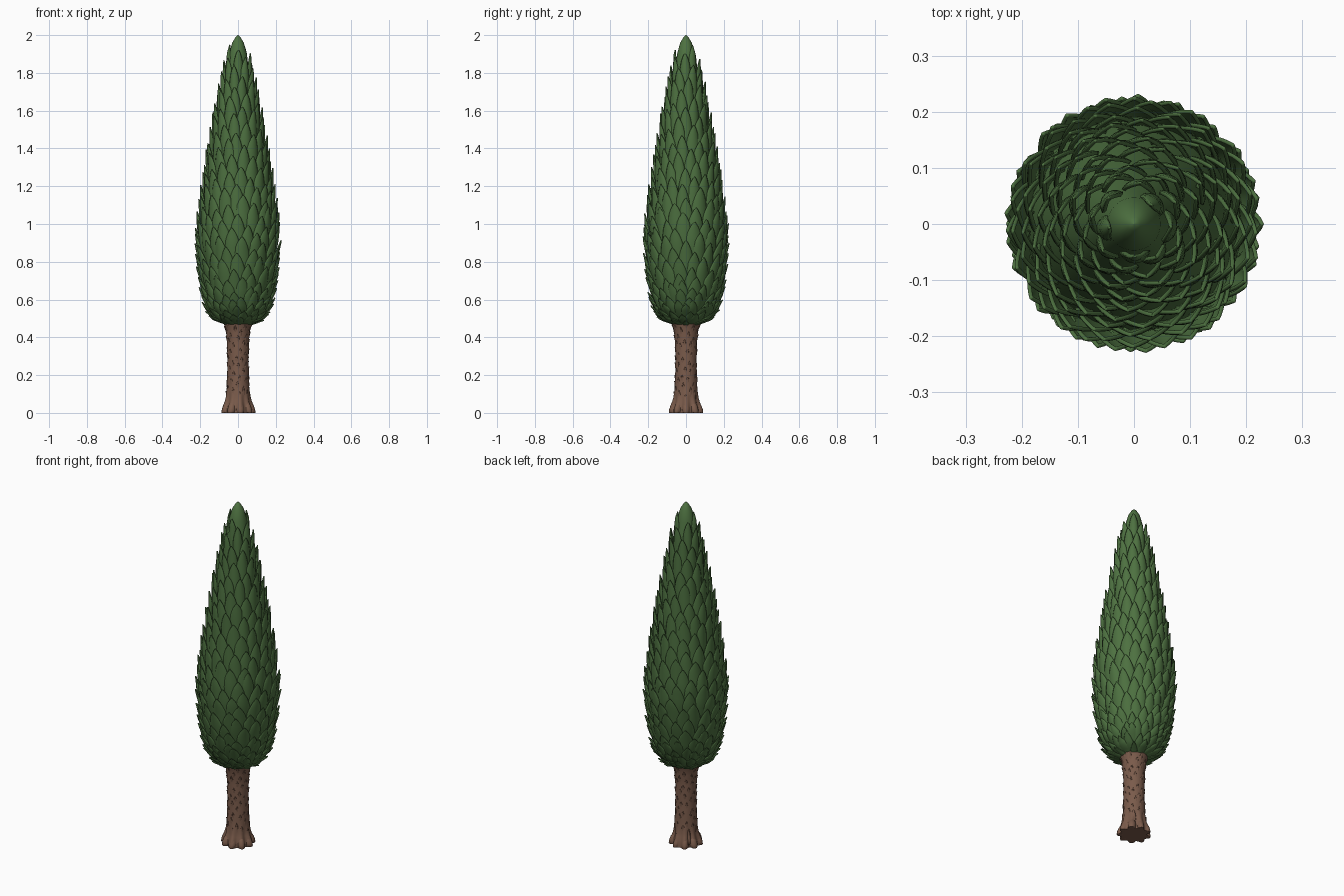
import bpy, bmesh, math, random

random.seed(4)
cube = bpy.data.objects.get("Cube")
if cube:
    bpy.data.objects.remove(cube)

GOLDEN = math.pi * (3 - math.sqrt(5))

# Outer silhouettes as (height, radius)
CROWN = [(0.46, 0.075), (0.49, 0.145), (0.55, 0.185), (0.63, 0.205), (0.75, 0.222),
         (0.9, 0.232), (1.0, 0.228), (1.15, 0.21), (1.4, 0.172), (1.6, 0.136),
         (1.8, 0.096), (1.9, 0.07), (1.96, 0.042), (1.99, 0.018), (2.0, 0.0)]
TRUNK = [(0.0, 0.086), (0.03, 0.084), (0.07, 0.07), (0.13, 0.064), (0.25, 0.06),
         (0.38, 0.062), (0.44, 0.07), (0.49, 0.086)]


def material(name, color):
    m = bpy.data.materials.new(name)
    m.use_nodes = True
    m.diffuse_color = (*color, 1)
    m.node_tree.nodes["Principled BSDF"].inputs["Base Color"].default_value = (*color, 1)
    return m


def radius(profile, z):
    if z <= profile[0][0]:
        return profile[0][1]
    for (z0, r0), (z1, r1) in zip(profile, profile[1:]):
        if z <= z1:
            return r0 + (r1 - r0) * (z - z0) / (z1 - z0)
    return profile[-1][1]


def finish(name, bm, mat, thickness=0):
    bmesh.ops.remove_doubles(bm, verts=bm.verts, dist=0.00005)
    bmesh.ops.recalc_face_normals(bm, faces=bm.faces) if not thickness else None
    mesh = bpy.data.meshes.new(name)
    bm.to_mesh(mesh)
    bm.free()
    mesh.materials.append(mat)
    ob = bpy.data.objects.new(name, mesh)
    bpy.context.collection.objects.link(ob)
    if thickness:
        mod = ob.modifiers.new("thickness", "SOLIDIFY")
        mod.thickness = thickness
        mod.offset = -1
    bpy.ops.object.select_all(action="DESELECT")
    ob.select_set(True)
    bpy.context.view_layer.objects.active = ob
    bpy.ops.object.shade_smooth_by_angle(angle=math.radians(45))
    return ob


def lathe(name, rings, sides, mat, lobes=lambda z, a: 1):
    """Closed body of revolution with an optional lobed outline."""
    bm = bmesh.new()
    loops = []
    for z, r in rings:
        angles = [2 * math.pi * i / sides for i in range(sides)]
        loops.append([bm.verts.new((r * lobes(z, a) * math.cos(a),
                                    r * lobes(z, a) * math.sin(a), z)) for a in angles])
    for lo, hi in zip(loops, loops[1:]):
        for i in range(sides):
            j = (i + 1) % sides
            bm.faces.new((lo[i], lo[j], hi[j], hi[i]))
    bm.faces.new(loops[0][::-1])
    bm.faces.new(loops[-1])
    return finish(name, bm, mat)


def scale(bm, profile, tip, length, half_width, angle, sink, bulge, rows=9, cols=8):
    """Domed, pointed scale that follows the profile with its tip upward."""
    grid = []
    for i in range(rows + 1):
        t = math.sin(math.pi / 2 * i / rows)
        z = tip - length * (1 - t)
        w = half_width * (1 - t ** 2.2) ** 0.75 * min(1, 0.65 + 0.8 * t)
        r0 = radius(profile, z) - sink * (1 - t)
        row = []
        for j in range(cols + 1):
            s = 2 * j / cols - 1
            r = max(r0 - bulge * s * s * (w / half_width), 0.004)
            a = angle + s * w / max(r0, 0.045)
            row.append(bm.verts.new((r * math.cos(a), r * math.sin(a), z)))
        grid.append(row)
    for lo, hi in zip(grid, grid[1:]):
        for j in range(cols):
            bm.faces.new((lo[j], lo[j + 1], hi[j + 1], hi[j]))


def jitter(amount):
    return random.uniform(-amount, amount)


green = material("cypress green", (0.075, 0.165, 0.052))
brown = material("bark brown", (0.195, 0.105, 0.07))

# Crown core, hidden beneath the leaves except at the peak
core = [(z, max(r - 0.038 * min(1, (2.02 - z) * 5), 0.0005)) for z, r in CROWN]
lathe("crown_core", core, 32, green)

# Overlapping crown leaves in a spiral from bottom to top
bm = bmesh.new()
tip, n = 0.495, 0
while tip < 1.97:
    rise = min(1, (tip - 0.495) / 0.3)
    top = max(0, (tip - 1.0) / 0.97)
    length = 0.06 + 0.16 * rise - 0.03 * top
    half_width = (0.036 + 0.022 * rise) * (1 - 0.28 * top)
    scale(bm, CROWN, min(tip + jitter(0.015), 1.985), length, half_width * (1 + jitter(0.1)),
          n * GOLDEN + jitter(0.08), 0.036 + jitter(0.004), 0.017)
    visible = half_width * (0.05 + 0.05 * rise + 0.03 * top)
    tip += visible / (2 * math.pi * max(radius(CROWN, tip), 0.05))
    n += 1
finish("crown_leaves", bm, green, 0.007)

# Trunk with root lobes fading upward
def root_lobes(z, a):
    fade = max(0, 1 - z / 0.13)
    return 0.93 + fade * (0.11 * math.cos(9 * a) + 0.04 * math.sin(4 * a + 1))


trunk_rings = [(z, radius(TRUNK, z)) for z in (i * 0.02 for i in range(25))]
lathe("trunk", trunk_rings, 72, brown, root_lobes)

# Long bark scales in a spiral up the trunk
bm = bmesh.new()
for i in range(90):
    tip = 0.1 + 0.385 * i / 89
    scale(bm, TRUNK, min(tip + jitter(0.01), 0.49), 0.09, 0.015 + jitter(0.003),
          i * GOLDEN + jitter(0.1), 0.011, 0.005, 6, 4)
finish("bark_scales", bm, brown, 0.004)

# Rounded root toes spreading around the foot
bm = bmesh.new()
for i in range(9):
    a = 2 * math.pi * i / 9
    toe = bmesh.ops.create_uvsphere(bm, u_segments=12, v_segments=8, radius=1)["verts"]
    size = 0.02 + jitter(0.003)
    for v in toe:
        out = 0.066 + 0.024 * v.co.x - 0.012 * v.co.z
        side = size * v.co.y
        v.co = (out * math.cos(a) - side * math.sin(a),
                out * math.sin(a) + side * math.cos(a), max(0, 0.02 + 0.045 * v.co.z))
finish("root_toes", bm, brown)
